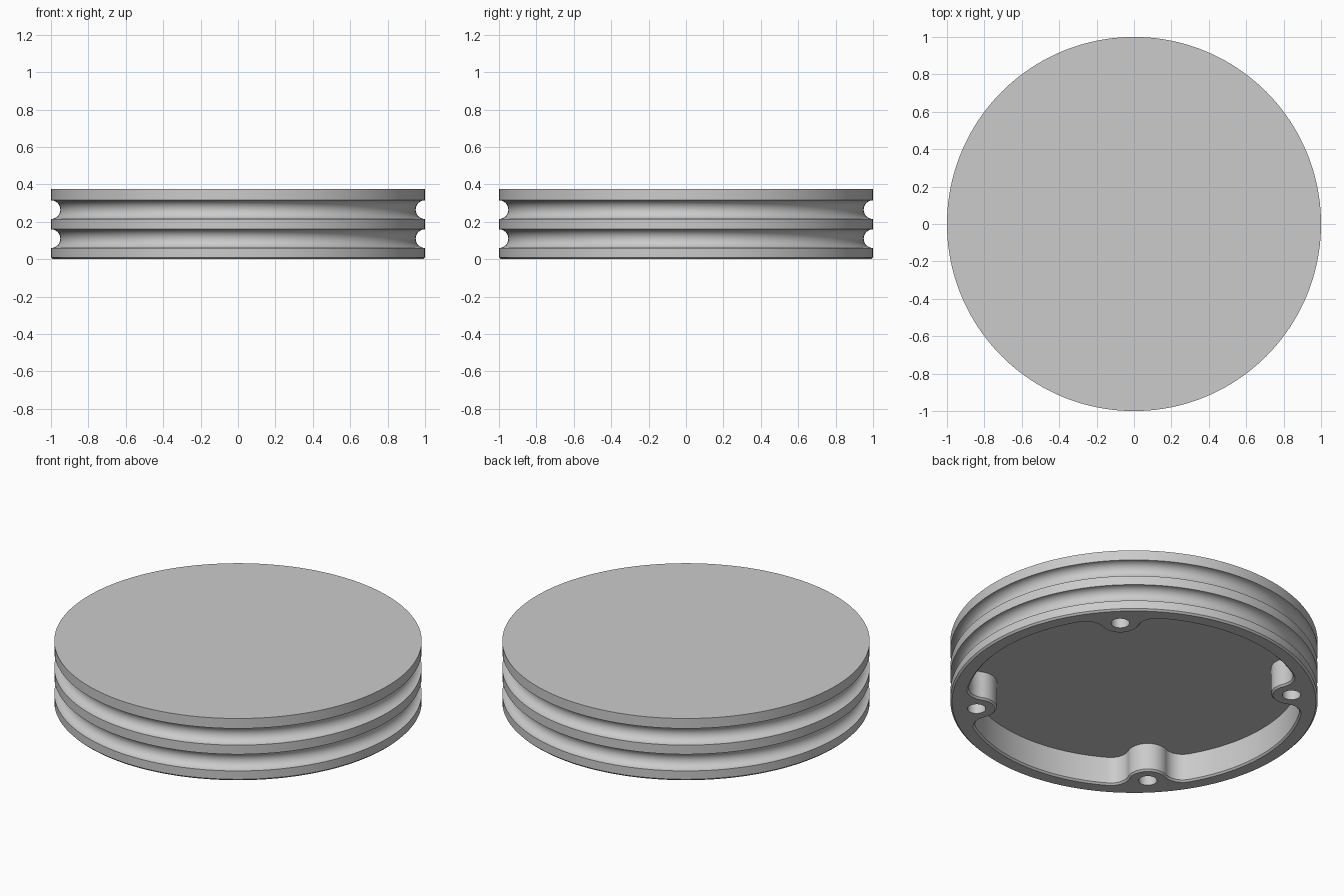
import bpy, bmesh
from math import sin, cos, pi, acos, atan2, hypot, radians

if "Cube" in bpy.data.objects:
    bpy.data.objects.remove(bpy.data.objects["Cube"])

HEIGHT, POCKET, SEGS = 0.375, 0.17, 160
RING, BOSS, FILLET, BOSS_R = 0.91, 0.86, 0.10, 0.11

grey = bpy.data.materials.new("satin grey")
grey.use_nodes = True
colour = (0.6, 0.6, 0.6, 1)
grey.diffuse_color = colour
grey.node_tree.nodes["Principled BSDF"].inputs["Base Color"].default_value = colour


def loft(name, loops):
    """Join stacked closed loops into a solid with flat end caps."""
    bm = bmesh.new()
    rows = [[bm.verts.new(p) for p in loop] for loop in loops]
    n = len(rows[0])
    for low, high in zip(rows, rows[1:]):
        for i in range(n):
            j = (i + 1) % n
            bm.faces.new((low[i], low[j], high[j], high[i]))
    bm.faces.new(rows[0][::-1])
    bm.faces.new(rows[-1])
    mesh = bpy.data.meshes.new(name)
    bm.to_mesh(mesh)
    bm.free()
    ob = bpy.data.objects.new(name, mesh)
    bpy.context.collection.objects.link(ob)
    mesh.materials.append(grey)
    return ob


def circle(r, z, cx=0, cy=0, n=SEGS):
    return [(cx + r * cos(2 * pi * i / n), cy + r * sin(2 * pi * i / n), z) for i in range(n)]


def arc(cx, cy, r, start, end, n):
    return [(cx + r * cos(start + (end - start) * i / n),
             cy + r * sin(start + (end - start) * i / n)) for i in range(n + 1)]


def pocket_outline(grow, z):
    """Round pocket with four filleted bosses, offset outwards by grow."""
    d = RING - FILLET
    swing = acos((d * d + BOSS ** 2 - (BOSS_R + FILLET) ** 2) / (2 * d * BOSS))
    fx, fy = d * cos(swing), d * sin(swing)
    lean = atan2(fy, fx - BOSS)              # boss centre towards fillet centre
    half = arc(BOSS, 0, BOSS_R - grow, pi, lean, 14)
    half += arc(fx, fy, FILLET + grow, lean - pi, swing - 2 * pi + 2 * pi, 14)[1:]
    half += arc(0, 0, RING + grow, swing, pi / 4, 12)[1:]
    quarter = [(x, -y) for x, y in half[:0:-1]] + half[:-1]
    points = []
    for k in range(4):
        a = pi / 4 + k * pi / 2
        points += [(x * cos(a) - y * sin(a), x * sin(a) + y * cos(a), z) for x, y in quarter]
    return points


# Disc body with two half-round grooves and a small bottom chamfer
profile = [(0.99, 0), (1, 0.01)]
for centre in (0.11, 0.265):
    profile += [(1 - 0.05 * sin(pi * i / 16), centre - 0.05 * cos(pi * i / 16)) for i in range(17)]
profile.append((1, HEIGHT))
body = loft("grooved_disc", [circle(r, z) for r, z in profile])

# Underside pocket with chamfered lip, and blind screw holes in the bosses
cutters = [loft("pocket_cutter", [pocket_outline(0.02, -0.01), pocket_outline(0, 0.01),
                                  pocket_outline(0, POCKET)])]
for k in range(4):
    a = radians(45 + 90 * k)
    x, y = BOSS * cos(a), BOSS * sin(a)
    cutters.append(loft("hole_cutter", [circle(0.05, z, x, y, 32) for z in (-0.02, 0.15)]))

bpy.ops.object.select_all(action="DESELECT")
bpy.context.view_layer.objects.active = body
body.select_set(True)
for cutter in cutters:
    cutter.hide_render = True
    cut = body.modifiers.new("cut", "BOOLEAN")
    cut.operation, cut.solver, cut.object = "DIFFERENCE", "EXACT", cutter
    bpy.ops.object.modifier_apply(modifier=cut.name)
    bpy.data.objects.remove(cutter)

bpy.ops.object.shade_smooth_by_angle(angle=radians(30))
